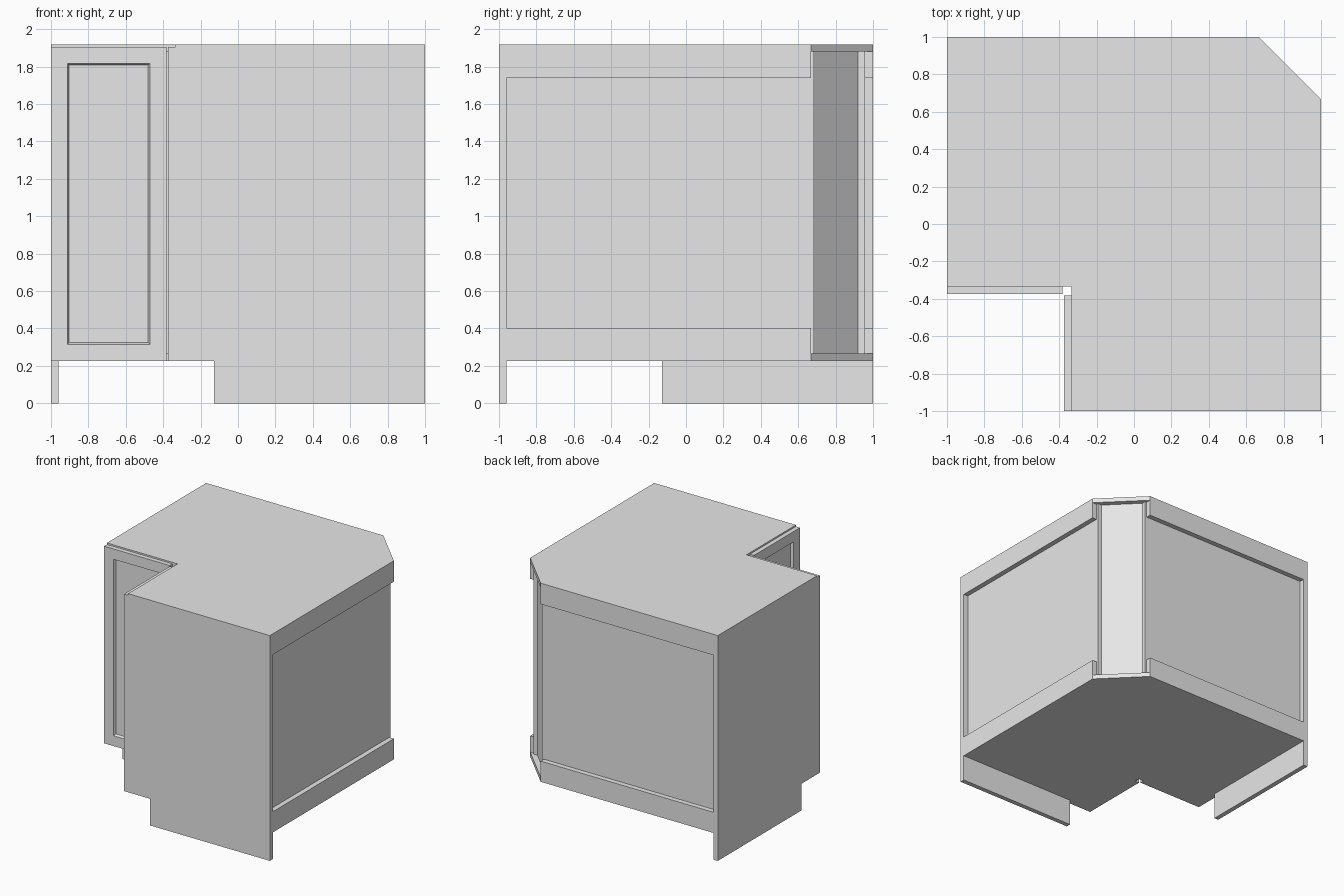
import bpy
import bmesh

if "Cube" in bpy.data.objects:
    bpy.data.objects.remove(bpy.data.objects["Cube"])

# Main levels and offsets
FLOOR, TOP, T = 0.227, 1.918, 0.038
DECK = FLOOR + T          # top of the floor board
CEIL = TOP - T            # underside of the top board
NOTCH = -0.335            # inner corner of the L shape
CUT = 0.668               # start of the chamfered back corner
SIDE = -0.96              # inner face of the end panels

paint = bpy.data.materials.new("light_grey")
paint.diffuse_color = (0.8, 0.8, 0.8, 1)
paint.use_nodes = True
paint.node_tree.nodes["Principled BSDF"].inputs["Base Color"].default_value = paint.diffuse_color


def finish(name, bm):
    bmesh.ops.recalc_face_normals(bm, faces=bm.faces)
    mesh = bpy.data.meshes.new(name)
    bm.to_mesh(mesh)
    bm.free()
    mesh.materials.append(paint)
    obj = bpy.data.objects.new(name, mesh)
    bpy.context.collection.objects.link(obj)
    return obj


def extrude(points, offset):
    """Solid made by sweeping a flat outline along an offset."""
    bm = bmesh.new()
    face = bm.faces.new([bm.verts.new(p) for p in points])
    ext = bmesh.ops.extrude_face_region(bm, geom=[face], use_keep_orig=True)
    verts = [g for g in ext["geom"] if isinstance(g, bmesh.types.BMVert)]
    bmesh.ops.translate(bm, verts=verts, vec=offset)
    bmesh.ops.recalc_face_normals(bm, faces=bm.faces)
    return bm


def board(name, outline, z0, z1):
    return finish(name, extrude([(x, y, z0) for x, y in outline], (0, 0, z1 - z0)))


def box(x0, x1, y0, y1):
    return [(x0, y0), (x1, y0), (x1, y1), (x0, y1)]


def swap_copy(bm):
    """Copy reflected across the diagonal x = y."""
    other = bm.copy()
    for v in other.verts:
        v.co.x, v.co.y = v.co.y, v.co.x
    return other


def pair(name, bm):
    other = swap_copy(bm)
    finish("left_" + name, bm)
    finish("right_" + name, other)


# Floor and top boards, L-shaped with a chamfered back corner
outline = [(SIDE, 1), (CUT, 1), (1, CUT), (1, SIDE),
           (NOTCH, SIDE), (NOTCH, NOTCH), (SIDE, NOTCH)]
board("floor_board", outline, FLOOR, DECK)
board("top_board", outline, CEIL, TOP)

# End panels with toe-kick notch
profile = [(-0.127, 0), (1, 0), (1, TOP), (NOTCH, TOP), (NOTCH, FLOOR), (-0.127, FLOOR)]
pair("end_panel", extrude([(-1, y, z) for y, z in profile], (SIDE + 1, 0, 0)))

# Recessed back panels
back = [(x, y, DECK) for x, y in box(SIDE, 0.684, 0.92, 0.957)]
pair("back_panel", extrude(back, (0, 0, CEIL - DECK)))

# Back rails, lower and upper
for label, z0, z1 in (("lower_rail", DECK, 0.403), ("upper_rail", 1.74, CEIL)):
    rail = [(x, y, z0) for x, y in box(SIDE, CUT, 0.957, 1)]
    pair(label, extrude(rail, (0, 0, z1 - z0)))

# Diagonal corner panel
board("corner_panel", [(0.92, 0.684), (0.684, 0.92), (0.656, 0.892), (0.892, 0.656)], DECK, CEIL)

# Doors with a bevelled recessed field
door = extrude([(x, y, FLOOR) for x, y in box(-1, -0.383, -0.373, NOTCH)],
               (0, 0, 1.905 - FLOOR))
door.normal_update()
front = [f for f in door.faces if f.normal.y < -0.9]
bmesh.ops.inset_region(door, faces=front, thickness=0.125, depth=0)
bmesh.ops.inset_region(door, faces=front, thickness=0.013, depth=-0.02)
pair("door", door)
